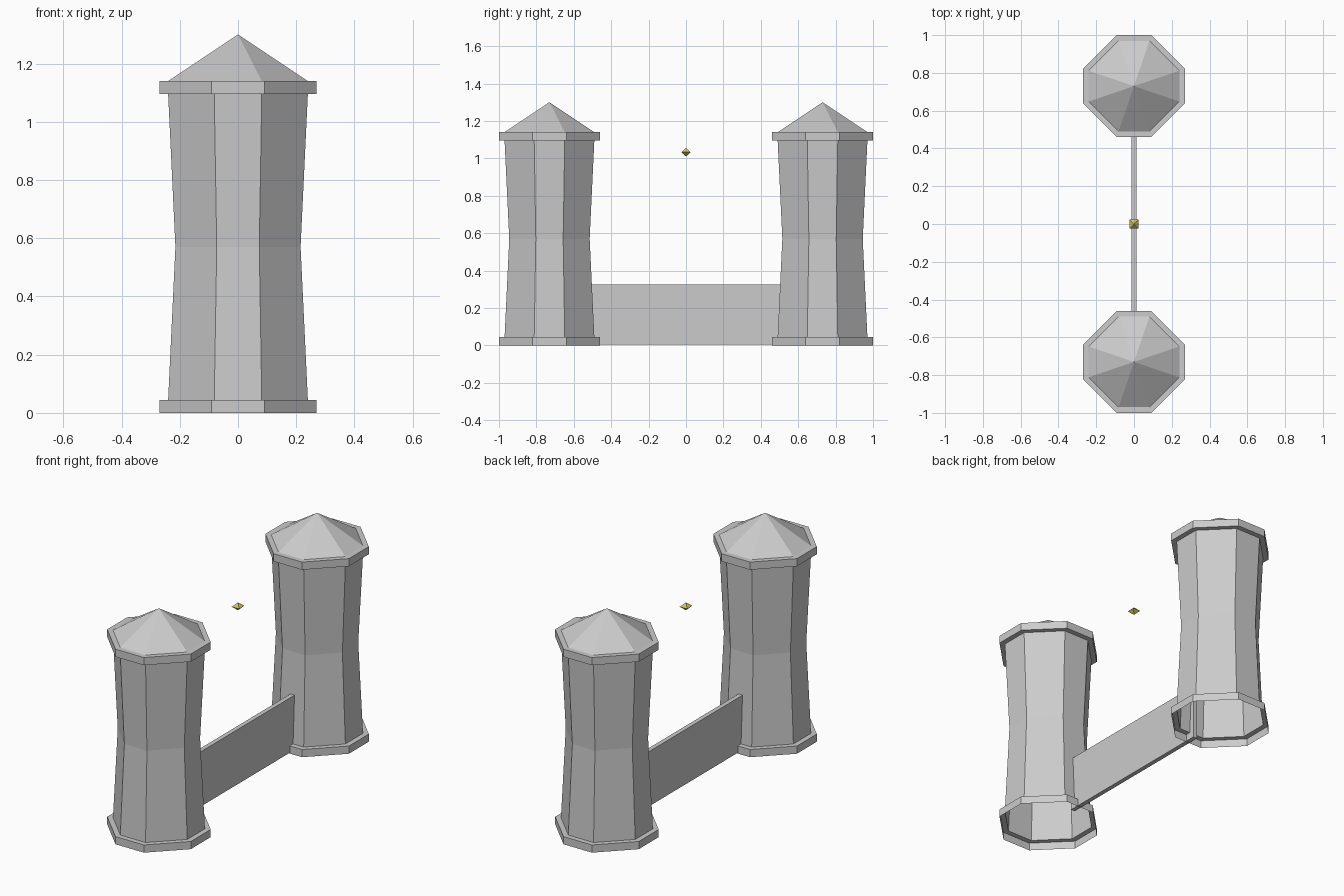
import bpy, bmesh

if "Cube" in bpy.data.objects:
    bpy.data.objects.remove(bpy.data.objects["Cube"])


def make_object(name, bm, location=(0, 0, 0)):
    mesh = bpy.data.meshes.new(name)
    bm.to_mesh(mesh)
    bm.free()
    obj = bpy.data.objects.new(name, mesh)
    obj.location = location
    bpy.context.collection.objects.link(obj)
    return obj


def octagon(a):
    """Square of half-width a with chamfered corners, counter-clockwise."""
    h = a * 0.34
    return [(a, -h), (a, h), (h, a), (-h, a), (-a, h), (-a, -h), (-h, -a), (h, -a)]


def square(a):
    return [(a, -a), (a, a), (-a, a), (-a, -a)]


def loft(name, section, profile, location=(0, 0, 0)):
    """Skin sections along (half-width, z) pairs; half-width 0 is a point."""
    bm = bmesh.new()
    rings = []
    for a, z in profile:
        points = section(a) if a > 0 else [(0, 0)]
        rings.append([bm.verts.new((x, y, z)) for x, y in points])
    n = len(section(1))
    for lo, hi in zip(rings, rings[1:]):
        for i in range(n):
            j = (i + 1) % n
            if len(hi) == 1:
                bm.faces.new((lo[i], lo[j], hi[0]))
            elif len(lo) == 1:
                bm.faces.new((lo[0], hi[j], hi[i]))
            else:
                bm.faces.new((lo[i], lo[j], hi[j], hi[i]))
    return make_object(name, bm, location)


# Two identical hollow towers, open underneath
for side, y in (("front", -0.73), ("back", 0.73)):
    at = (0, y, 0)
    loft(side + "_tower_base", octagon, [(0.27, 0), (0.27, 0.045), (0.24, 0.045)], at)
    loft(side + "_tower_shaft", octagon, [(0.24, 0.045), (0.215, 0.57), (0.24, 1.095)], at)
    loft(side + "_tower_rim", octagon,
         [(0.24, 1.095), (0.27, 1.095), (0.27, 1.14), (0.24, 1.14)], at)
    loft(side + "_tower_roof", octagon, [(0.24, 1.14), (0, 1.30)], at)

# Thin wall joining the towers
bm = bmesh.new()
bmesh.ops.create_cube(bm, size=1)
bmesh.ops.scale(bm, vec=(0.026, 1.04, 0.32), verts=bm.verts)
make_object("connecting_wall", bm, (0, 0, 0.165))

# Small floating gem between the towers
gem = loft("floating_gem", square, [(0, -0.023), (0.024, 0), (0, 0.023)], (0, 0, 1.033))
yellow = bpy.data.materials.new("yellow")
yellow.diffuse_color = (0.65, 0.55, 0.12, 1)
yellow.use_nodes = True
yellow.node_tree.nodes["Principled BSDF"].inputs["Base Color"].default_value = yellow.diffuse_color
gem.data.materials.append(yellow)
